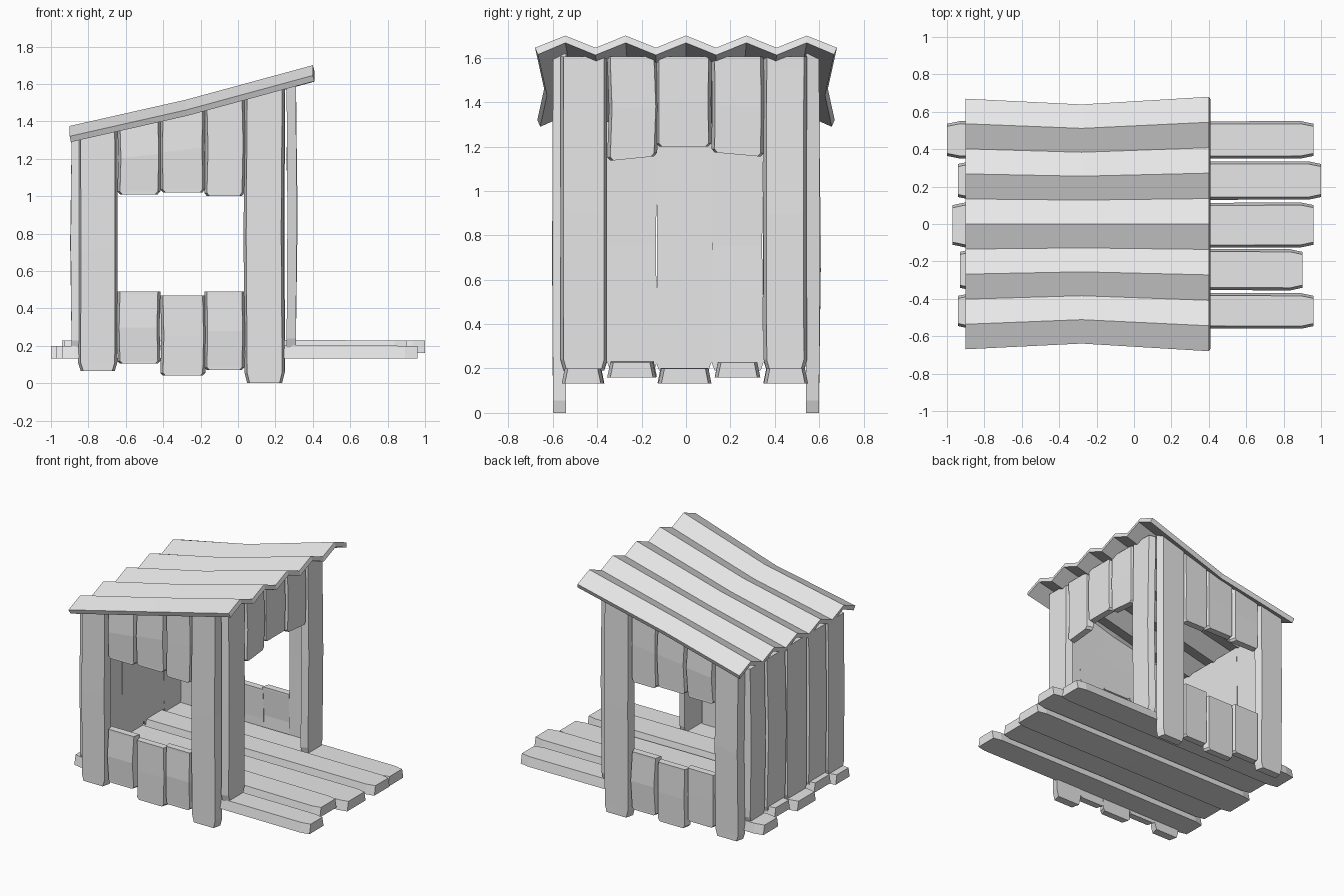
import bpy, bmesh, random
from mathutils import Vector

random.seed(4)
cube = bpy.data.objects.get("Cube")
if cube:
    bpy.data.objects.remove(cube)

grey = bpy.data.materials.new("plain grey")
grey.use_nodes = True
grey.diffuse_color = (0.8, 0.8, 0.8, 1)
grey.node_tree.nodes["Principled BSDF"].inputs["Base Color"].default_value = (0.8, 0.8, 0.8, 1)


def finish(bm, name):
    bmesh.ops.recalc_face_normals(bm, faces=bm.faces)
    mesh = bpy.data.meshes.new(name)
    bm.to_mesh(mesh)
    bm.free()
    mesh.materials.append(grey)
    obj = bpy.data.objects.new(name, mesh)
    bpy.context.collection.objects.link(obj)
    return obj


def roof_z(x):
    """Height of the roof ridges, sagging in the middle."""
    if x < -0.28:
        return 1.375 + (x + 0.9) * 0.226
    return 1.515 + (x + 0.28) * 0.272


def plank(name, place, w0, w1, lo, hi, thick=0.06, both_ends=False, bend=0.008):
    """Rough board; place(length, width, depth) maps it into the model.
    lo and hi are functions of the width position, for slanted ends."""
    bm = bmesh.new()
    rings = []
    for f in (0, 0.035, 0.5, 0.965, 1):
        tip = f == 0 or (both_ends and f == 1)
        inset = 0.014 if tip else 0
        dw = random.uniform(-bend, bend) if f == 0.5 else 0
        dt = random.uniform(0, bend * 1.5) if f == 0.5 else 0
        ring = []
        for w, t in ((w0 + inset, 0), (w1 - inset, 0),
                     (w1 - 0.014 - inset, thick), (w0 + 0.014 + inset, thick)):
            length = lo(w) + f * (hi(w) - lo(w))
            ring.append(bm.verts.new(place(length, w + dw, t + dt)))
        rings.append(ring)
    for a, b in zip(rings, rings[1:]):
        for i in range(4):
            j = (i + 1) % 4
            bm.faces.new((a[i], a[j], b[j], b[i]))
    bm.faces.new(rings[0])
    bm.faces.new(rings[-1])
    return finish(bm, name)


def flat(value):
    return lambda w: value


# Floor boards: y range, x range, top height
floor = [(0.35, 0.55, -1.0, 0.96, 0.20), (0.13, 0.335, -0.94, 1.0, 0.228),
         (-0.125, 0.115, -0.97, 0.96, 0.20), (-0.355, -0.135, -0.93, 0.90, 0.228),
         (-0.56, -0.37, -0.94, 0.96, 0.20)]
for i, (y0, y1, x0, x1, top) in enumerate(floor):
    plank(f"floor_board_{i + 1}", lambda l, w, t, top=top: (l, w, top - 0.068 + t),
          y0, y1, flat(x0), flat(x1), 0.068, True, 0.004)

# Side walls with a window: corner posts, then boards above and below the opening
posts = [(-0.855, -0.645, 0.065), (0.035, 0.25, 0.0)]
fill = [(-0.645, -0.415, 0.105, 0.49, 1.01), (-0.415, -0.175, 0.04, 0.47, 1.02),
        (-0.18, 0.035, 0.07, 0.49, 1.0)]
for side, label in ((-1, "right"), (1, "left")):
    def wall(l, w, t, side=side):
        return (w, side * (0.54 + t), l)

    def under_roof(w):
        return roof_z(w) - 0.04

    for i, (x0, x1, z0) in enumerate(posts):
        plank(f"{label}_corner_post_{i + 1}", wall, x0, x1, flat(z0), under_roof)
    for i, (x0, x1, z0, z1, z2) in enumerate(fill):
        plank(f"{label}_lower_board_{i + 1}", wall, x0, x1, flat(z0), flat(z1), 0.05)
        plank(f"{label}_upper_board_{i + 1}", wall, x0, x1, flat(z2), under_roof, 0.05)

# Closed end wall at the low side of the roof
columns = [(-0.565, -0.355), (-0.355, -0.13), (-0.135, 0.115), (0.115, 0.35), (0.35, 0.545)]
for i, (y0, y1) in enumerate(columns):
    plank(f"end_wall_board_{i + 1}", lambda l, w, t: (-0.84 - t, w, l),
          y0, y1, flat(0.19), flat(roof_z(-0.87) - 0.07), 0.05)

# Open end at the high side: full boards at the corners, short ones over the doorway
bottoms = [flat(0.19), lambda w: 1.16 + 0.1 * w + 0.01, flat(1.2),
           lambda w: 1.185 - 0.09 * w, flat(0.19)]
for i, ((y0, y1), low) in enumerate(zip(columns, bottoms)):
    name = "doorway_post" if i in (0, 4) else "doorway_upper_board"
    plank(f"{name}_{i + 1}", lambda l, w, t: (0.26 + t, w, l),
          y0, y1, low, flat(roof_z(0.29) - 0.065), 0.05)

# Corrugated roof sheet
bm = bmesh.new()
rows = []
for x, pinch in ((-0.9, 0.985), (-0.28, 0.94), (0.4, 1.0)):
    row = []
    for k in range(-5, 6):
        drop = 0.055 if k % 2 else 0
        row.append(bm.verts.new((x, k * 0.136 * pinch, roof_z(x) - drop)))
    rows.append(row)
for a, b in zip(rows, rows[1:]):
    for k in range(10):
        bm.faces.new((a[k], b[k], b[k + 1], a[k + 1]))
roof = finish(bm, "corrugated_roof")
if roof.data.polygons[0].normal.z < 0:
    roof.data.flip_normals()
sheet = roof.modifiers.new("thickness", 'SOLIDIFY')
sheet.thickness = 0.034
sheet.offset = -1
